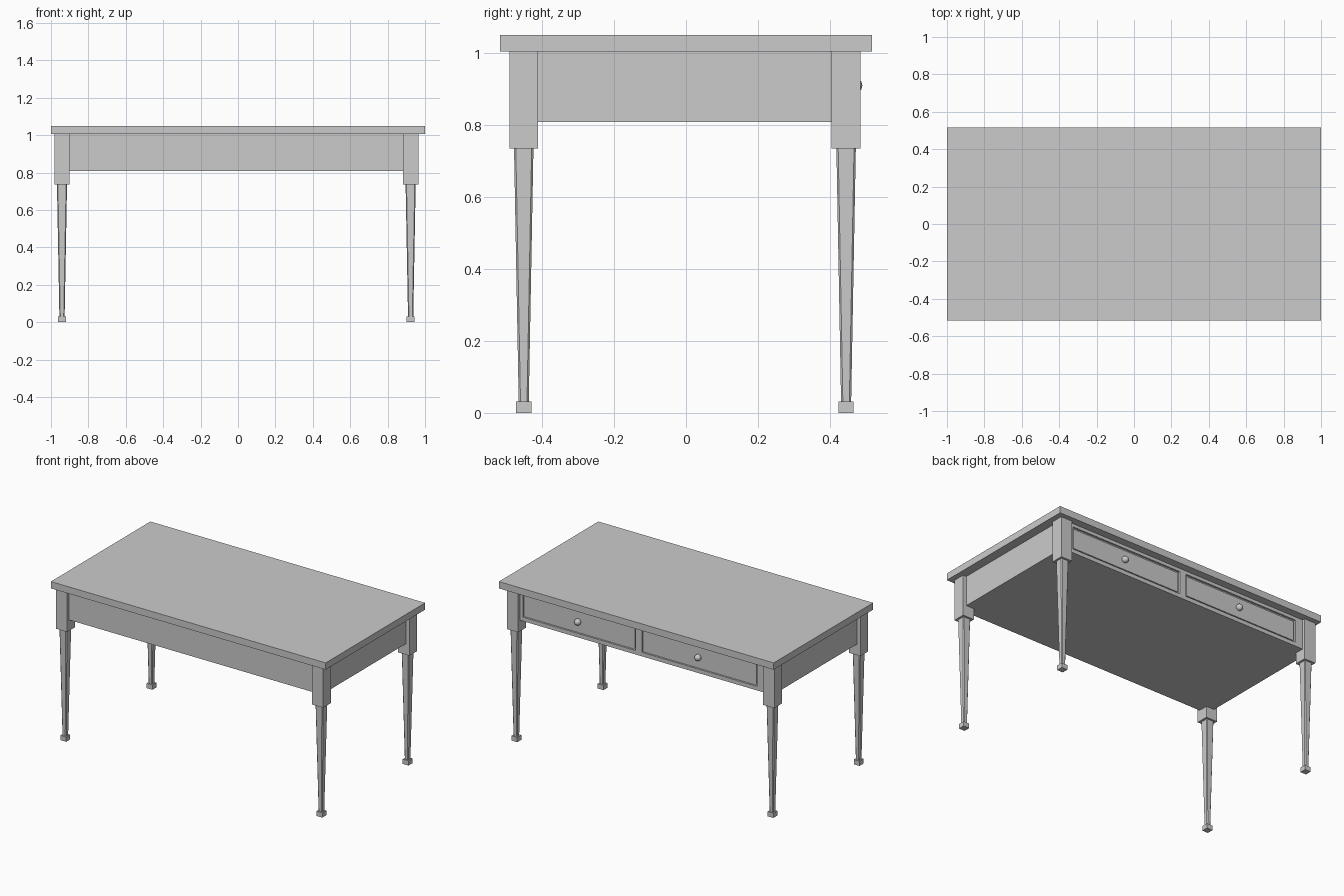
import bpy, bmesh
from mathutils import Vector

if "Cube" in bpy.data.objects:
    bpy.data.objects.remove(bpy.data.objects["Cube"])

CX, CY = -0.009, -0.003          # centre of the leg frame
LEG_X, LEG_Y = 0.932, 0.448      # leg offsets from that centre


def finish(name, bm):
    bmesh.ops.recalc_face_normals(bm, faces=bm.faces)
    mesh = bpy.data.meshes.new(name)
    bm.to_mesh(mesh)
    bm.free()
    obj = bpy.data.objects.new(name, mesh)
    bpy.context.collection.objects.link(obj)
    return obj


def box(name, x0, x1, y0, y1, z0, z1):
    bm = bmesh.new()
    bmesh.ops.create_cube(bm, size=1)
    bmesh.ops.scale(bm, vec=(x1 - x0, y1 - y0, z1 - z0), verts=bm.verts)
    bmesh.ops.translate(bm, vec=((x0 + x1) / 2, (y0 + y1) / 2, (z0 + z1) / 2), verts=bm.verts)
    return finish(name, bm)


def tapered_leg(name, x, y, z0, z1, half0, half1, chamfer):
    # chamfered square section, narrower at the foot
    bm = bmesh.new()
    rings = []
    for z, h in ((z0, half0), (z1, half1)):
        c = h - chamfer
        pts = [(h, -c), (h, c), (c, h), (-c, h), (-h, c), (-h, -c), (-c, -h), (c, -h)]
        rings.append([bm.verts.new((x + px, y + py, z)) for px, py in pts])
    for i in range(8):
        j = (i + 1) % 8
        bm.faces.new((rings[0][i], rings[0][j], rings[1][j], rings[1][i]))
    bm.faces.new(rings[0])
    bm.faces.new(rings[1])
    return finish(name, bm)


# table top
box("table_top", -1, 1, -0.517, 0.517, 1.005, 1.05)

# legs: corner block, tapered shaft, foot
for sy, depth in ((-1, "front"), (1, "back")):
    for sx, side in ((-1, "left"), (1, "right")):
        x, y = CX + sx * LEG_X, CY + sy * LEG_Y
        tag = f"{depth}_{side}"
        box(f"{tag}_corner_block", x - 0.041, x + 0.041, y - 0.04, y + 0.04, 0.735, 1.006)
        tapered_leg(f"{tag}_leg", x, y, 0.03, 0.736, 0.014, 0.027, 0.005)
        box(f"{tag}_foot", x - 0.021, x + 0.021, y - 0.021, y + 0.021, 0, 0.031)

# apron body, closed underneath
FACE, BED = 0.467, 0.455
Z0, Z1 = 0.808, 1.006
AX0, AX1 = -0.958, 0.94
box("apron", AX0, AX1, -0.473, BED, Z0, Z1)

# drawer front frame on the back
DZ0, DZ1 = 0.834, 0.984
drawers = {"left_drawer": (-0.845, -0.005), "right_drawer": (0.04, 0.86)}
box("drawer_rail_lower", AX0, AX1, BED, FACE, Z0, DZ0)
box("drawer_rail_upper", AX0, AX1, BED, FACE, DZ1, Z1)
box("drawer_stile_left", AX0, -0.845, BED, FACE, DZ0, DZ1)
box("drawer_stile_middle", -0.005, 0.04, BED, FACE, DZ0, DZ1)
box("drawer_stile_right", 0.86, AX1, BED, FACE, DZ0, DZ1)

# drawer panels and knobs
for name, (x0, x1) in drawers.items():
    g = 0.01
    box(f"{name}_panel", x0 + g, x1 - g, BED, FACE - 0.006, DZ0 + g, DZ1 - g)
    bm = bmesh.new()
    bmesh.ops.create_uvsphere(bm, u_segments=24, v_segments=12, radius=0.021)
    bmesh.ops.translate(bm, vec=Vector(((x0 + x1) / 2 + 0.01, 0.469, 0.91)), verts=bm.verts)
    for f in bm.faces:
        f.smooth = True
    finish(f"{name}_knob", bm)
